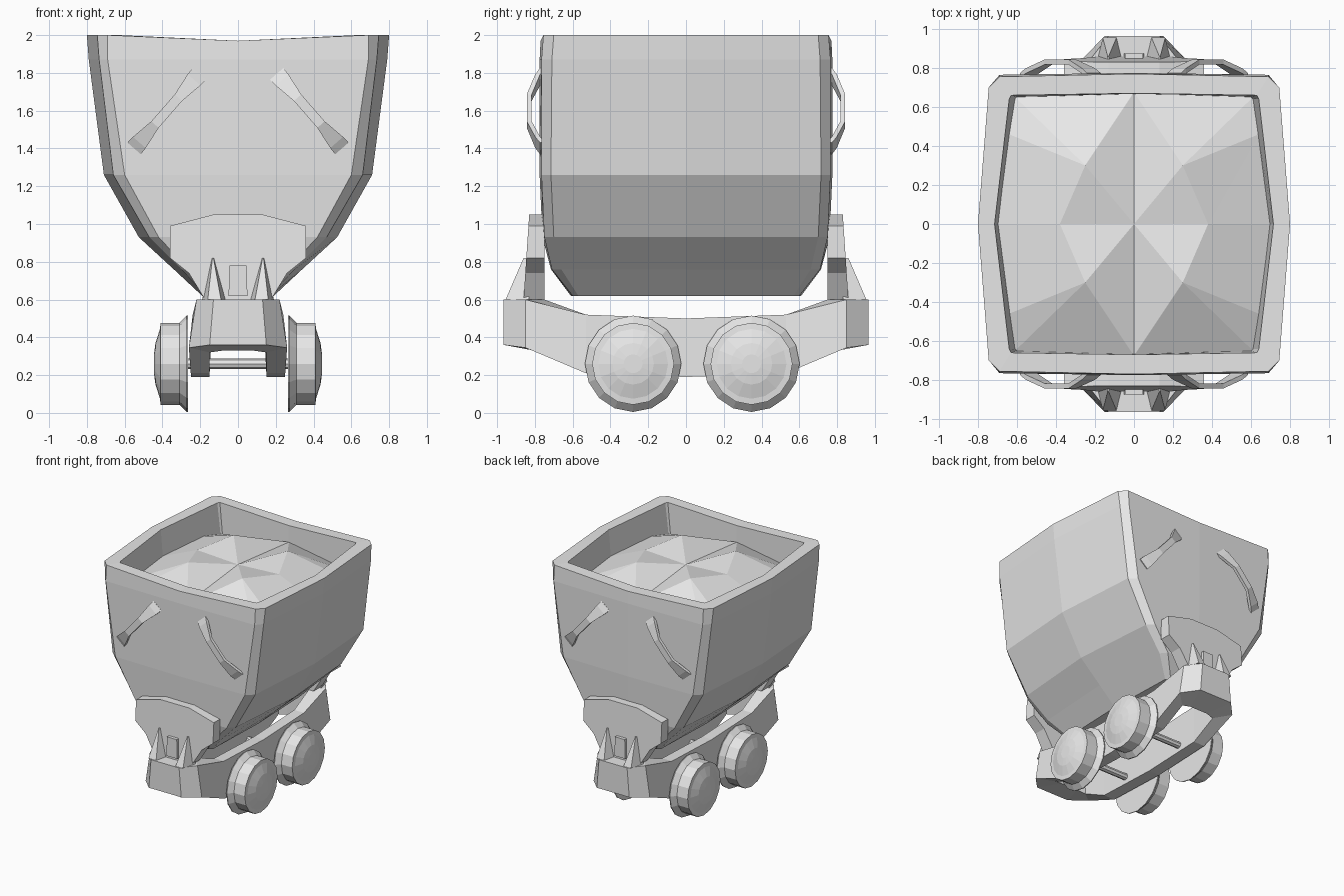
import bpy, bmesh, math
from mathutils import Vector

if "Cube" in bpy.data.objects:
    bpy.data.objects.remove(bpy.data.objects["Cube"])

grey = bpy.data.materials.new("plain grey")
grey.diffuse_color = (0.8, 0.8, 0.8, 1)
grey.use_nodes = True
grey.node_tree.nodes["Principled BSDF"].inputs["Base Color"].default_value = grey.diffuse_color


def finish(name, bm, recalc=True):
    bmesh.ops.remove_doubles(bm, verts=bm.verts, dist=0.0005)
    if recalc:
        bmesh.ops.recalc_face_normals(bm, faces=bm.faces)
    mesh = bpy.data.meshes.new(name)
    bm.to_mesh(mesh)
    bm.free()
    mesh.materials.append(grey)
    ob = bpy.data.objects.new(name, mesh)
    bpy.context.collection.objects.link(ob)
    return ob


def loft(name, rings, closed=False):
    """Skin a list of equal-length rings; cap the ends unless closed."""
    bm = bmesh.new()
    loops = [[bm.verts.new(p) for p in r] for r in rings]
    n = len(loops[0])
    pairs = list(zip(loops, loops[1:])) + ([(loops[-1], loops[0])] if closed else [])
    for a, b in pairs:
        for i in range(n):
            j = (i + 1) % n
            bm.faces.new((a[i], a[j], b[j], b[i]))
    if not closed:
        bm.faces.new(loops[0])
        bm.faces.new(loops[-1])
    return finish(name, bm)


def full_ring(q):
    """Mirror a quarter outline (from y=0 round to x=0) into a whole ring."""
    return (q + [(-x, y, z) for x, y, z in q[-2::-1]]
            + [(-x, -y, z) for x, y, z in q[1:]]
            + [(x, -y, z) for x, y, z in q[-2:0:-1]])


# Bucket: height, side middle x, corner (x, y), face edge (x, y), face middle y
levels = [(0.62, .19, .17, .57, .14, .60, .61),
          (0.76, .34, .30, .66, .26, .71, .715),
          (0.93, .525, .47, .70, .42, .75, .76),
          (1.26, .71, .66, .715, .60, .765, .775),
          (1.87, .79, .735, .71, .69, .765, .775),
          (2.00, .80, .745, .70, .69, .755, .77),
          (2.00, .715, .64, .64, .63, .66, .67),
          (1.70, .69, .605, .64, .595, .65, .665)]
loft("bucket", [full_ring([(xm, 0, z), (xc, yc, z), (xf, yf, z),
                           (0, ym, z - (0.03 if z == 2 else 0))])
                for z, xm, xc, yc, xf, yf, ym in levels])

# Load: faceted heap, one quarter mirrored four ways
pts = dict(o=(0, 0, 1.90), s=(.38, 0, 1.92), p=(.25, .30, 1.965), w=(.705, 0, 1.78),
           h=(.64, .46, 1.79), c=(.615, .655, 1.74), n=(0, .675, 1.83))
bm = bmesh.new()
for sx in (1, -1):
    for sy in (1, -1):
        for tri in ("osp", "swh", "shp", "phc", "pcn", "opn"):
            vs = [bm.verts.new((pts[k][0] * sx, pts[k][1] * sy, pts[k][2])) for k in tri]
            bm.faces.new(vs if sx * sy > 0 else vs[::-1])
finish("load", bm, recalc=False)

# Grab handles: bent tapered bars, two on each end
a, b = Vector((.55, 0, 1.40)), Vector((.205, 0, 1.795))
along = (b - a).normalized()
across = Vector((along.z, 0, -along.x))
for sx in (1, -1):
    for sy in (1, -1):
        rings = []
        for t, y, w in ((0, .76, .047), (.08, .785, .045), (.32, .83, .026),
                        (.68, .83, .026), (.92, .785, .045), (1, .76, .047)):
            c = a.lerp(b, t)
            ring = []
            for s, d in ((-1, -.013), (1, -.013), (1, .013), (-1, .013)):
                p = c + across * w * s
                ring.append((p.x * sx, (y + d) * sy, p.z))
            rings.append(ring)
        loft("grab_handle", rings)

# Undercarriage frame: closed loop of rails and end blocks
frame = [
    [(.25, 0, .19), (.25, .53, .21), (.26, .85, .345), (.15, .965, .36), (0, .965, .36)],
    [(.24, 0, .50), (.24, .53, .52), (.22, .85, .60), (.13, .965, .60), (0, .965, .60)],
    [(.15, 0, .50), (.15, .53, .52), (.13, .75, .60), (.06, .76, .60), (0, .76, .60)],
    [(.15, 0, .19), (.15, .53, .21), (.15, .75, .32), (.08, .76, .33), (0, .76, .33)]]
loft("frame", [full_ring(q) for q in frame], closed=True)

# End brackets that carry the bucket, with fins and a pin
half = [(.13, 1.05), (.36, .99), (.36, .82), (.26, .74), (.175, .60)]
outline = half + [(-x, z) for x, z in half[::-1]]
for sy in (1, -1):
    loft("end_bracket", [[(x, sy * .75, z) for x, z in outline],
                         [(x, sy * (.86 - .03 * (z - .6) / .45), z) for x, z in outline]])
    loft("bracket_pin", [[(x, sy * y, z) for x, z in
                          ((-.05, .62), (.05, .62), (.045, .78), (-.045, .78))]
                         for y in (.83, .875)])
    for sx in (1, -1):
        loft("bracket_fin", [
            [(sx * x, sy * y, .60) for x, y in ((.06, .83), (.19, .83), (.16, .955), (.09, .955))],
            [(sx * x, sy * y, .82) for x, y in ((.125, .83), (.14, .83), (.135, .86), (.13, .86))]])


# Wheels and axles: turned profiles around x
def turned(name, profile, y, z, sides):
    loft(name, [[(x, y + r * math.sin(2 * math.pi * i / sides),
                  z - r * math.cos(2 * math.pi * i / sides)) for i in range(sides)]
                for x, r in profile])


wheel = [(.265, .255), (.272, .255), (.31, .217), (.41, .217), (.413, .185),
         (.437, .11), (.445, .05)]
for y in (-.28, .347):
    turned("axle", [(-.28, .027), (.28, .027)], y, .26, 8)
    for sx in (1, -1):
        turned("wheel", [(sx * x, r) for x, r in wheel], y, .26, 16)
